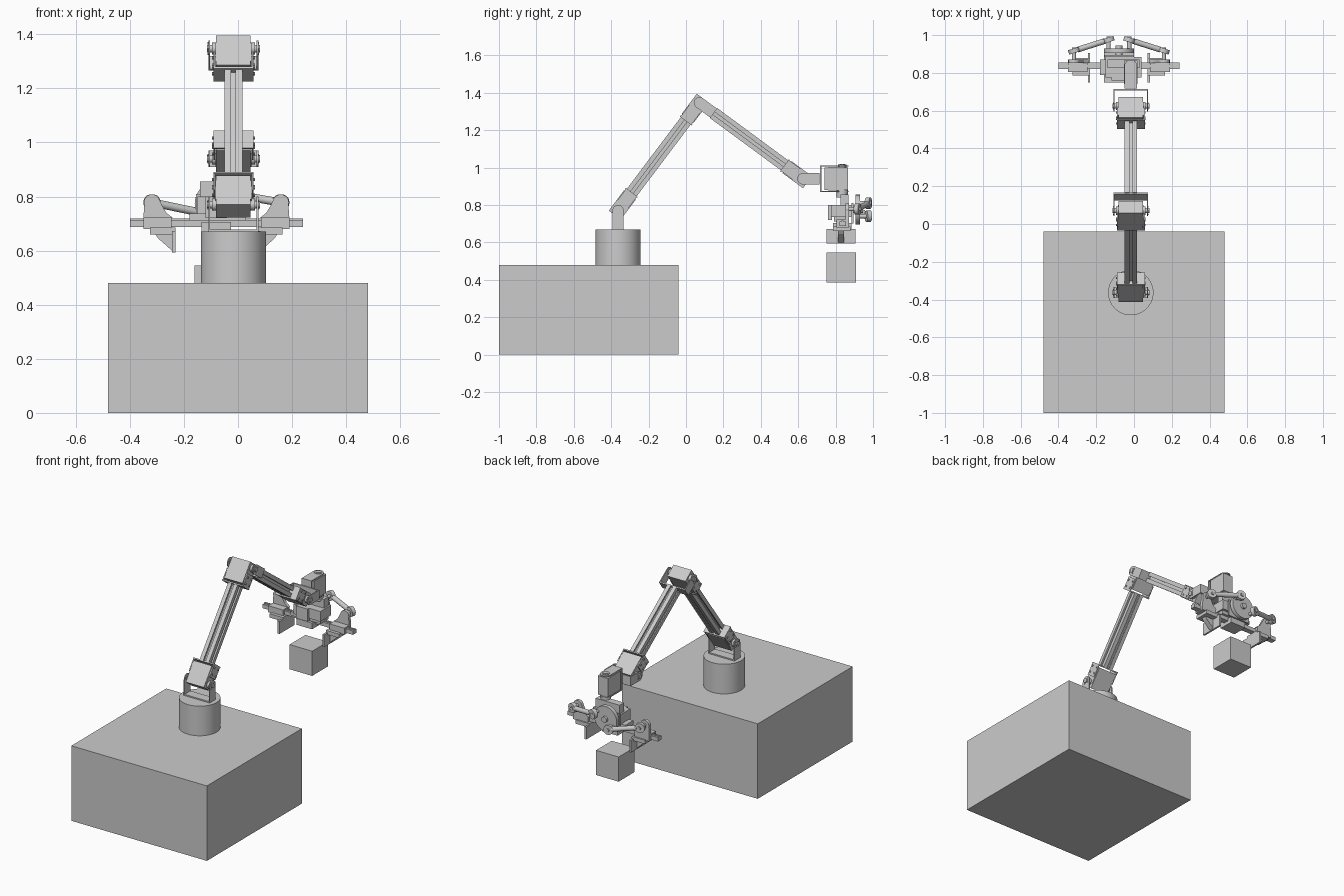
import bpy, bmesh
from math import pi, cos, sin
from mathutils import Vector, Matrix

if "Cube" in bpy.data.objects:
    bpy.data.objects.remove(bpy.data.objects["Cube"])

AX = -0.017   # arm centre line
GX = -0.08    # gripper centre line


def finish(name, bm, M=Matrix(), smooth=False):
    bmesh.ops.transform(bm, matrix=M, verts=bm.verts)
    bmesh.ops.recalc_face_normals(bm, faces=bm.faces)
    me = bpy.data.meshes.new(name)
    bm.to_mesh(me)
    bm.free()
    ob = bpy.data.objects.new(name, me)
    bpy.context.collection.objects.link(ob)
    if smooth:
        bpy.ops.object.select_all(action='DESELECT')
        ob.select_set(True)
        bpy.context.view_layer.objects.active = ob
        bpy.ops.object.shade_smooth_by_angle()
    return ob


def box(name, x, y, z, M=Matrix()):
    bm = bmesh.new()
    bmesh.ops.create_cube(bm, size=1)
    for v in bm.verts:
        v.co = [r[0] + (c + .5) * (r[1] - r[0]) for r, c in zip((x, y, z), v.co)]
    return finish(name, bm, M)


def cyl(name, a, b, r, M=Matrix(), seg=32):
    a, b = Vector(a), Vector(b)
    bm = bmesh.new()
    bmesh.ops.create_cone(bm, cap_ends=True, segments=seg, radius1=r, radius2=r, depth=(b - a).length)
    T = Matrix.Translation((a + b) / 2) @ (b - a).to_track_quat('Z', 'Y').to_matrix().to_4x4()
    return finish(name, bm, M @ T, True)


def prism(name, pts, h0, h1, M=Matrix(), smooth=False):
    bm = bmesh.new()
    f = bm.faces.new([bm.verts.new((p[0], p[1], h0)) for p in pts])
    r = bmesh.ops.extrude_face_region(bm, geom=[f])
    bmesh.ops.translate(bm, vec=(0, 0, h1 - h0), verts=[g for g in r['geom'] if isinstance(g, bmesh.types.BMVert)])
    return finish(name, bm, M, smooth)


def frame(o, axis, d):
    # local x = hinge axis, local z = direction along the arm
    X, Z = Vector(axis).normalized(), Vector(d).normalized()
    M = Matrix((X, Z.cross(X), Z)).transposed().to_4x4()
    M.translation = o
    return M


def bracket(name, M, half, length, w=.03):
    # U-shaped hinge bracket with rounded leg ends
    box(name + "_plate", (-half, half), (-w, w), (length - .008, length), M)
    prof = [(w, length)] + [(w * cos(a * pi / 12), -w * sin(a * pi / 12)) for a in range(13)] + [(-w, length)]
    side = Matrix(((0, 0, 1, 0), (1, 0, 0, 0), (0, 1, 0, 0), (0, 0, 0, 1)))
    for s in (-1, 1):
        h = sorted((s * half, s * (half - .006)))
        prism(name + "_leg", prof, h[0], h[1], M @ side, True)
        cyl(name + "_pin", (s * (half - .03), 0, 0), (s * (half + .006), 0, 0), .014, M, 24)
        for k in range(4):
            a = k * pi / 2 + pi / 4
            p = (.02 * cos(a), .02 * sin(a))
            cyl(name + "_screw", (s * half, *p), (s * (half + .003), *p), .004, M, 8)


def servo(name, M, half, t, end):
    # motor block with a cap line, horns and cradle
    box(name + "_body", (-half, half), (-t, t), (-.03, end), M)
    box(name + "_cap", (-half - .003, half + .003), (-t + .004, t - .004), (.0, end - .02), M)
    for s in (-1, 1):
        cyl(name + "_horn", (s * half, 0, 0), (s * (half + .015), 0, 0), .022, M)


def cradle(name, M):
    box(name + "_plate", (-.074, .074), (-.04, .04), (.114, .122), M)
    for s in (-1, 1):
        x = sorted((s * .074, s * .068))
        box(name + "_side", x, (-.036, .036), (.04, .122), M)
        for y in (-.022, .022):
            for z in (.06, .1):
                cyl(name + "_bolt", (s * .074, y, z), (s * .079, y, z), .006, M, 8)


def beam(name, M, z0, z1):
    # slotted aluminium profile
    h, q = .033, [(.033, -.033), (.033, -.008), (.026, -.008), (.026, -.015), (.019, -.015), (.014, -.01)]
    q += [(x, -y) for x, y in reversed(q[1:])]
    pts = []
    for k in range(4):
        c, s = round(cos(k * pi / 2)), round(sin(k * pi / 2))
        pts += [(c * x - s * y, s * x + c * y) for x, y in q]
    prism(name, pts, z0, z1, M)


# Base and turntable
box("base_block", (-.48, .48), (-1, -.04), (0, .48))
cyl("turntable", (AX, -.363, .48), (AX, -.363, .67), .12, seg=64)

# Arm chain
P0, P1, P2 = Vector((AX, -.363, .77)), Vector((AX, .072, 1.347)), Vector((AX, .625, .94))
d1, d2 = (P1 - P0).normalized(), (P2 - P1).normalized()
L1, L2 = (P1 - P0).length, (P2 - P1).length
X = (1, 0, 0)
bracket("shoulder_bracket", frame(P0, X, (0, 0, -1)), .092, .10)
bracket("elbow_bracket", frame(P1, X, d2), .092, .095)
bracket("wrist_bracket", frame(P2, X, (0, 1, 0)), .092, .09)
for name, p, d in (("shoulder_motor", P0, d1), ("elbow_motor", P1, -d1), ("wrist_motor", P2, -d2)):
    M = frame(p, X, d)
    servo(name, M, .064, .04, .105)
    cradle(name + "_cradle", M)
beam("lower_arm", frame(P0, X, d1), .12, L1 - .12)
beam("upper_arm", frame(P1, X, d2), .093, L2 - .12)

# Wrist roll motor with vertical axis
R = frame((AX, .835, .941), (0, 0, 1), (0, -1, 0))
bracket("roll_bracket", R, .071, .118, .034)
servo("roll_motor", R, .06, .036, .095)

# Gripper body, hung below the roll motor
cyl("roll_shaft", (AX, .835, .84), (AX, .835, .88), .03)
box("gripper_top", (-.14, .03), (.825, .87), (.80, .855))
box("gripper_motor", (-.15, .04), (.775, .885), (.735, .80))
box("gripper_motor_front", (-.12, -.04), (.76, .78), (.72, .80))
box("gripper_plate", (-.18, .03), (.79, .87), (.712, .738))
box("gripper_back_plate", (-.155, .0), (.885, .895), (.70, .81))
box("rail", (GX - .32, GX + .32), (.82, .855), (.687, .712))
box("rail_lip", (GX - .32, GX + .32), (.832, .843), (.712, .718))
box("rail_mount", (GX - .055, GX + .055), (.785, .885), (.665, .705))

# Crank disk
C = Vector((GX, .9, .775))
cyl("crank_shaft", (GX, .87, .775), (GX, .945, .775), .018)
cyl("crank_disk", (GX, .905, .775), (GX, .93, .775), .08, seg=48)

XZ = Matrix(((1, 0, 0, 0), (0, 0, -1, 0), (0, 1, 0, 0), (0, 0, 0, 1)))  # profile in x, z; depth along -y
for s, side in ((-1, "left"), (1, "right")):
    def gx(a): return GX + s * a
    def rng(a, b): return tuple(sorted((gx(a), gx(b))))
    # Carriage on the rail
    box(side + "_carriage", rng(.165, .27), (.805, .872), (.68, .722))
    # Tower with a rounded head
    head = [(gx(.238 + .03 * cos(a)), .778 + .03 * sin(a)) for a in [k * pi / 10 for k in range(-1, 9)]]
    tower = [(gx(.16), .72), (gx(.27), .72)] + head + [(gx(.20), .765), (gx(.185), .74)]
    prism(side + "_tower", tower, -.872, -.852, XZ)
    # Finger: top flange, pad and gusset
    box(side + "_finger_flange", rng(.152, .245), (.785, .88), (.66, .685))
    box(side + "_finger_pad", rng(.152, .164), (.75, .905), (.593, .672))
    prism(side + "_finger_gusset", [(gx(.164), .60), (gx(.164), .66), (gx(.225), .66), (gx(.215), .645)],
          -.845, -.812, XZ)
    # Connecting rod from the crank pin to the tower pin
    a = Vector((gx(.238), .917, .778))
    b = Vector((gx(.055), .975, .775 + s * .035))
    u = (b - a).normalized()
    cyl(side + "_tower_pin", (a.x, .86, a.z), (a.x, .935, a.z), .011, seg=20)
    cyl(side + "_crank_pin", (b.x, .92, b.z), (b.x, .993, b.z), .011, seg=20)
    n = Vector((-u.y, u.x, 0)).normalized() * .012
    for e, tag in ((a, "_rod_outer_eye"), (b, "_rod_inner_eye")):
        cyl(side + tag, e - n, e + n, .03, seg=32)
    cyl(side + "_rod", a + u * .02, b - u * .02, .015, seg=24)

# Cube waiting below the gripper
box("payload_cube", (-.16, 0), (.75, .91), (.387, .545))
